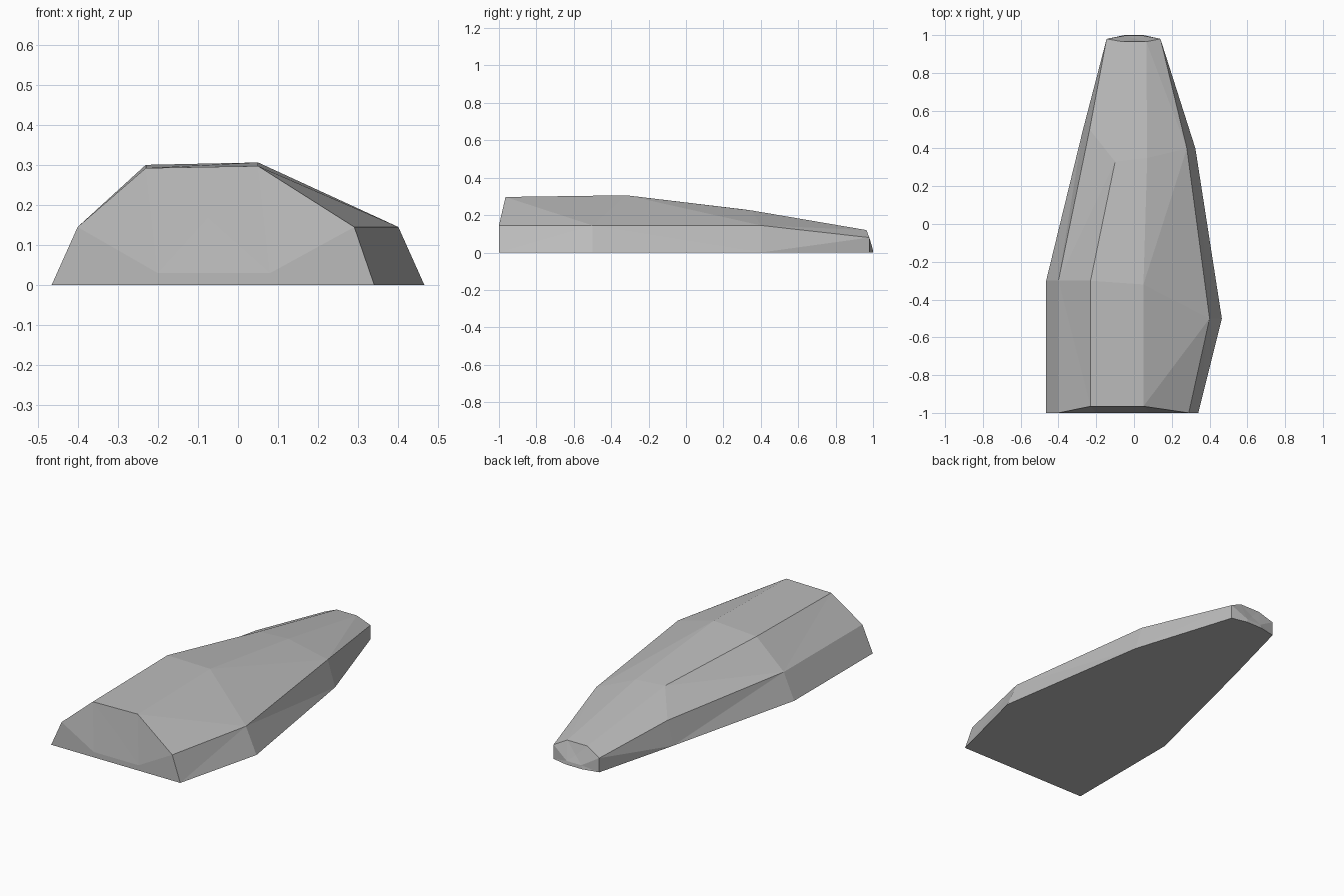
import bpy
import bmesh

if "Cube" in bpy.data.objects:
    bpy.data.objects.remove(bpy.data.objects["Cube"], do_unlink=True)

# Plain grey surface
grey = bpy.data.materials.new("plain grey")
grey.use_nodes = True
colour = (0.5, 0.5, 0.5, 1)
grey.diffuse_color = colour
grey.node_tree.nodes["Principled BSDF"].inputs["Base Color"].default_value = colour

# Lengthwise edges of the hull, each from front to back
rails = [
    [(-.465, -1, 0), (-.465, -.3, 0), (-.27, .5, 0), (-.145, .98, 0)],
    [(-.4, -1, .145), (-.4, -.3, .145), (-.235, .5, .134), (-.145, .98, .08)],
    [(-.23, -.965, .292), (-.23, -.3, .3), (-.1, .33, .228), (-.06, .965, .12)],
    [(.05, -.965, .297), (.05, -.32, .306), (.07, .35, .225), (.065, .965, .12)],
    [(.29, -1, .145), (.4, -.5, .145), (.28, .4, .145), (.14, .98, .08)],
    [(.34, -1, 0), (.465, -.5, 0), (.325, .4, 0), (.14, .98, 0)],
]

bm = bmesh.new()
grid = [[bm.verts.new(p) for p in rail] for rail in rails]

# Faceted sides and roof between neighbouring rails
for a, b in zip(grid, grid[1:]):
    for i in range(len(a) - 1):
        bm.faces.new((a[i], a[i + 1], b[i + 1], b[i]))


def end_cap(station, low_points, middle, base=()):
    """Close one end with facets meeting around a middle point."""
    base_l, mid_l, top_l, top_r, mid_r, base_r = [rail[station] for rail in grid]
    p, q = [bm.verts.new(v) for v in low_points]
    c = bm.verts.new(middle)
    foot = [bm.verts.new(v) for v in base]
    for face in ((mid_l, top_l, p), (top_l, c, p), (top_l, top_r, c),
                 (top_r, q, c), (top_r, mid_r, q), (p, c, q),
                 (base_l, mid_l, p), (mid_r, base_r, q),
                 (base_l, p, q, base_r) if not foot else (base_l, p, foot[0])):
        bm.faces.new(face)
    if foot:
        bm.faces.new((foot[0], p, q, foot[1]))
        bm.faces.new((foot[1], q, base_r))
    return foot


# Sloping front and small bowed tail
end_cap(0, [(-.2, -1, .03), (.08, -1, .03)], (-.075, -.981, .168))
foot = end_cap(-1, [(-.045, .998, .02), (.045, .998, .02)], (0, .982, .06),
               [(-.05, 1, 0), (.05, 1, 0)])

# Flat underside
bm.faces.new(grid[0] + foot + grid[-1][::-1])
bmesh.ops.triangulate(bm, faces=[f for f in bm.faces if len(f.verts) == 4])
bmesh.ops.recalc_face_normals(bm, faces=bm.faces)

mesh = bpy.data.meshes.new("faceted_hull")
bm.to_mesh(mesh)
bm.free()
mesh.materials.append(grey)
hull = bpy.data.objects.new("faceted_hull", mesh)
bpy.context.collection.objects.link(hull)
